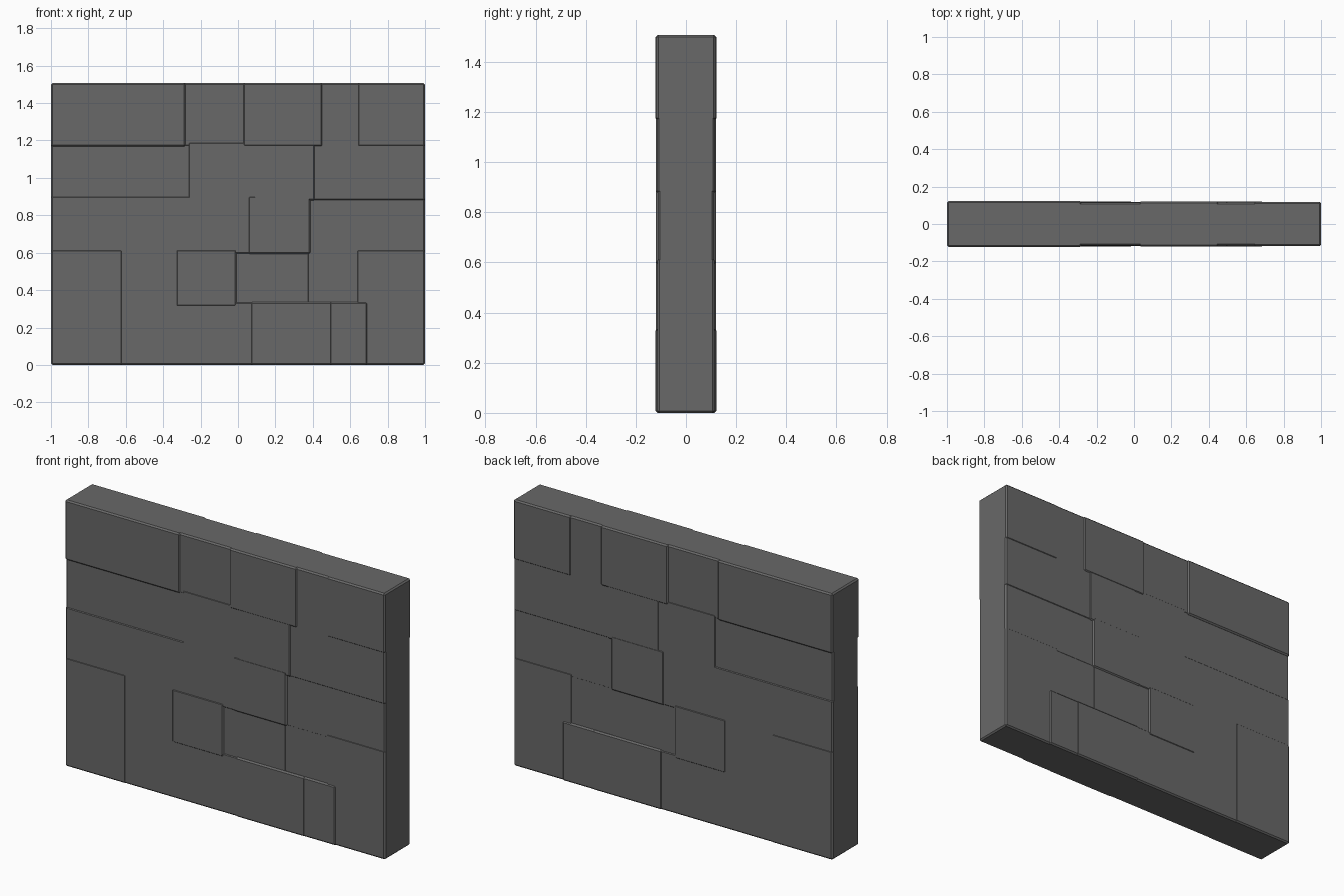
import bpy, bmesh

if "Cube" in bpy.data.objects:
    bpy.data.objects.remove(bpy.data.objects["Cube"])

OVERLAP = 0.012   # neighbouring stones run slightly into each other
CHAMFER = 0.008
HEIGHT = 1.507

# Courses from the bottom: (z bottom, z top, [(right end x, half depth), ...])
courses = [
    (0.0, 0.325, [(-0.63, .119), (0.08, .117), (0.49, .121), (0.68, .119), (1, .114)]),
    (0.325, 0.605, [(-0.63, .119), (-0.32, .117), (-0.02, .120), (0.37, .113), (0.645, .111), (1, .114)]),
    (0.605, 0.89, [(0.066, .117), (0.375, .120), (1, .112)]),
    (0.89, 1.18, [(-0.255, .113), (0.096, .117), (0.40, .119), (1, .115)]),
    (1.18, HEIGHT, [(-0.292, .122), (0.04, .115), (0.44, .121), (0.65, .115), (1, .118)]),
]

# Dark stone
dark = bpy.data.materials.new("dark_stone")
dark.diffuse_color = (0.14, 0.14, 0.14, 1)
dark.use_nodes = True
dark.node_tree.nodes["Principled BSDF"].inputs["Base Color"].default_value = dark.diffuse_color


def stone(name, x0, x1, z0, z1, half_depth):
    """One chamfered stone block."""
    bm = bmesh.new()
    bmesh.ops.create_cube(bm, size=1)
    for v in bm.verts:
        v.co.x = x1 if v.co.x > 0 else x0
        v.co.y = half_depth if v.co.y > 0 else -half_depth
        v.co.z = z1 if v.co.z > 0 else z0
    bmesh.ops.bevel(bm, geom=bm.edges[:], offset=CHAMFER, segments=1, affect='EDGES')
    mesh = bpy.data.meshes.new(name)
    bm.to_mesh(mesh)
    bm.free()
    mesh.materials.append(dark)
    bpy.context.collection.objects.link(bpy.data.objects.new(name, mesh))


# Lay the stones, clamping the overlap at the outline of the wall
for row, (z0, z1, blocks) in enumerate(courses, 1):
    left = -1
    for i, (right, depth) in enumerate(blocks, 1):
        stone(f"stone_row{row}_{i}",
              max(-1, left - OVERLAP), min(1, right + OVERLAP),
              max(0, z0 - OVERLAP), min(HEIGHT, z1 + OVERLAP), depth)
        left = right
